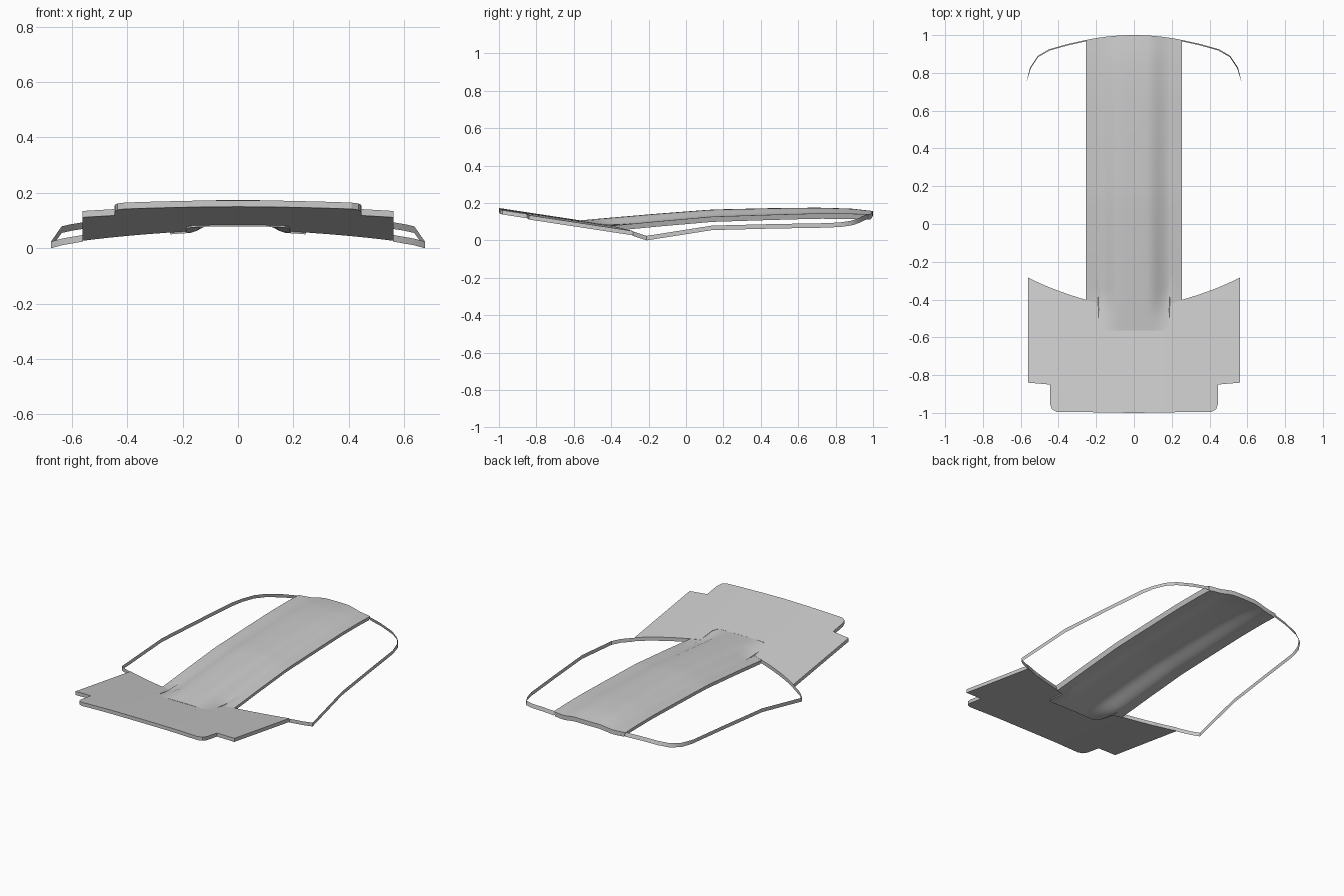
import bpy, bmesh, math

if "Cube" in bpy.data.objects:
    bpy.data.objects.remove(bpy.data.objects["Cube"])


def lerp_table(t, table):
    """Piecewise linear lookup in a list of (key, value)."""
    if t <= table[0][0]:
        return table[0][1]
    for (a, va), (b, vb) in zip(table, table[1:]):
        if t <= b:
            return va + (vb - va) * (t - a) / (b - a)
    return table[-1][1]


def finish(name, bm, angle):
    bmesh.ops.recalc_face_normals(bm, faces=bm.faces)
    me = bpy.data.meshes.new(name)
    bm.to_mesh(me)
    bm.free()
    ob = bpy.data.objects.new(name, me)
    bpy.context.collection.objects.link(ob)
    bpy.ops.object.select_all(action='DESELECT')
    ob.select_set(True)
    bpy.context.view_layer.objects.active = ob
    bpy.ops.object.shade_smooth_by_angle(angle=math.radians(angle))
    return ob


def curved_slab(name, half_columns, rows, height, thick, edge_inset=1.0):
    """Solid sheet over mirrored columns (x, y_front, y_back)."""
    cols = [(-x, a, b) for x, a, b in reversed(half_columns) if x > 0] + half_columns
    last = len(cols) - 1
    bm = bmesh.new()
    top, bot = [], []
    for i, (x, a, b) in enumerate(cols):
        ys = [a + (b - a) * r / rows for r in range(rows + 1)]
        k = edge_inset if i in (0, last) else 1.0
        top.append([bm.verts.new((x, y, height(x, y))) for y in ys])
        bot.append([bm.verts.new((x * k, y, height(x, y) - thick)) for y in ys])
    for i in range(last):
        for r in range(rows):
            for g in (top, bot):
                bm.faces.new((g[i][r], g[i + 1][r], g[i + 1][r + 1], g[i][r + 1]))
        for r in (0, rows):
            bm.faces.new((top[i][r], top[i + 1][r], bot[i + 1][r], bot[i][r]))
    for i in (0, last):
        for r in range(rows):
            bm.faces.new((top[i][r], top[i][r + 1], bot[i][r + 1], bot[i][r]))
    return finish(name, bm, 30)


# Front plate: sloping, gently crowned, stepped front corners, notch at the back
def plate_height(x, y):
    return 0.173 - 0.152 * (y + 1) - 0.045 * x * x


plate_columns = [
    (0, -1.0, -0.565), (0.15, -0.998, -0.563), (0.172, -0.998, -0.553),
    (0.185, -0.997, -0.53), (0.19, -0.997, -0.42), (0.26, -0.996, -0.40),
    (0.34, -0.996, -0.375), (0.41, -0.995, -0.35), (0.435, -0.98, -0.34),
    (0.445, -0.95, -0.336), (0.446, -0.85, -0.336), (0.50, -0.845, -0.313),
    (0.562, -0.84, -0.283)]
curved_slab("front_plate", plate_columns, 8, plate_height, 0.023)

# Centre strip: raised arch with low flanges, running to the back edge
crown = [(-0.565, 0.107), (-0.42, 0.12), (-0.15, 0.143), (0.14, 0.165),
         (0.45, 0.172), (0.7, 0.175), (0.88, 0.17), (1.0, 0.157)]
flange = [(-0.565, 0.105), (-0.4, 0.081), (-0.15, 0.105), (0.14, 0.13),
          (0.45, 0.14), (0.7, 0.147), (0.88, 0.146), (1.0, 0.142)]


def strip_height(x, y):
    t = min(1, max(0, (abs(x) - 0.07) / 0.12))
    w = 0.5 + 0.5 * math.cos(math.pi * t)
    f = lerp_table(y, flange)
    return f + (lerp_table(y, crown) - f) * w - 0.05 * x * x


front_edge = [(0.15, -0.563), (0.172, -0.553), (0.185, -0.53), (0.19, -0.42), (0.26, -0.4)]
strip_columns = [(x, lerp_table(x, front_edge), 1.0 - 0.4 * x * x)
                 for x in (0, 0.035, 0.07, 0.09, 0.11, 0.13, 0.15, 0.172,
                           0.185, 0.19, 0.22, 0.254)]
curved_slab("centre_strip", strip_columns, 28, strip_height, 0.028, 0.96)

# Side frames: thin upright ribbons from the plate round to the back of the strip
frame_path = [
    (0.56, -0.285, 0.024), (0.635, -0.245, 0.011), (0.675, -0.21, 0.0),
    (0.637, 0.14, 0.055), (0.602, 0.46, 0.063), (0.57, 0.75, 0.068),
    (0.55, 0.83, 0.072), (0.51, 0.89, 0.081), (0.45, 0.925, 0.093),
    (0.35, 0.953, 0.107), (0.25, 0.975, 0.115)]
for side, sign in (("left", -1), ("right", 1)):
    bm = bmesh.new()
    pairs = []
    for x, y, z in frame_path:
        k = 0.993 if y > 0.8 else 1.0
        pairs.append((bm.verts.new((sign * x, y, z)),
                      bm.verts.new((sign * x * k, y * k, z + 0.024))))
    for (a, b), (c, d) in zip(pairs, pairs[1:]):
        bm.faces.new((a, c, d, b))
    finish(side + "_frame", bm, 30)
